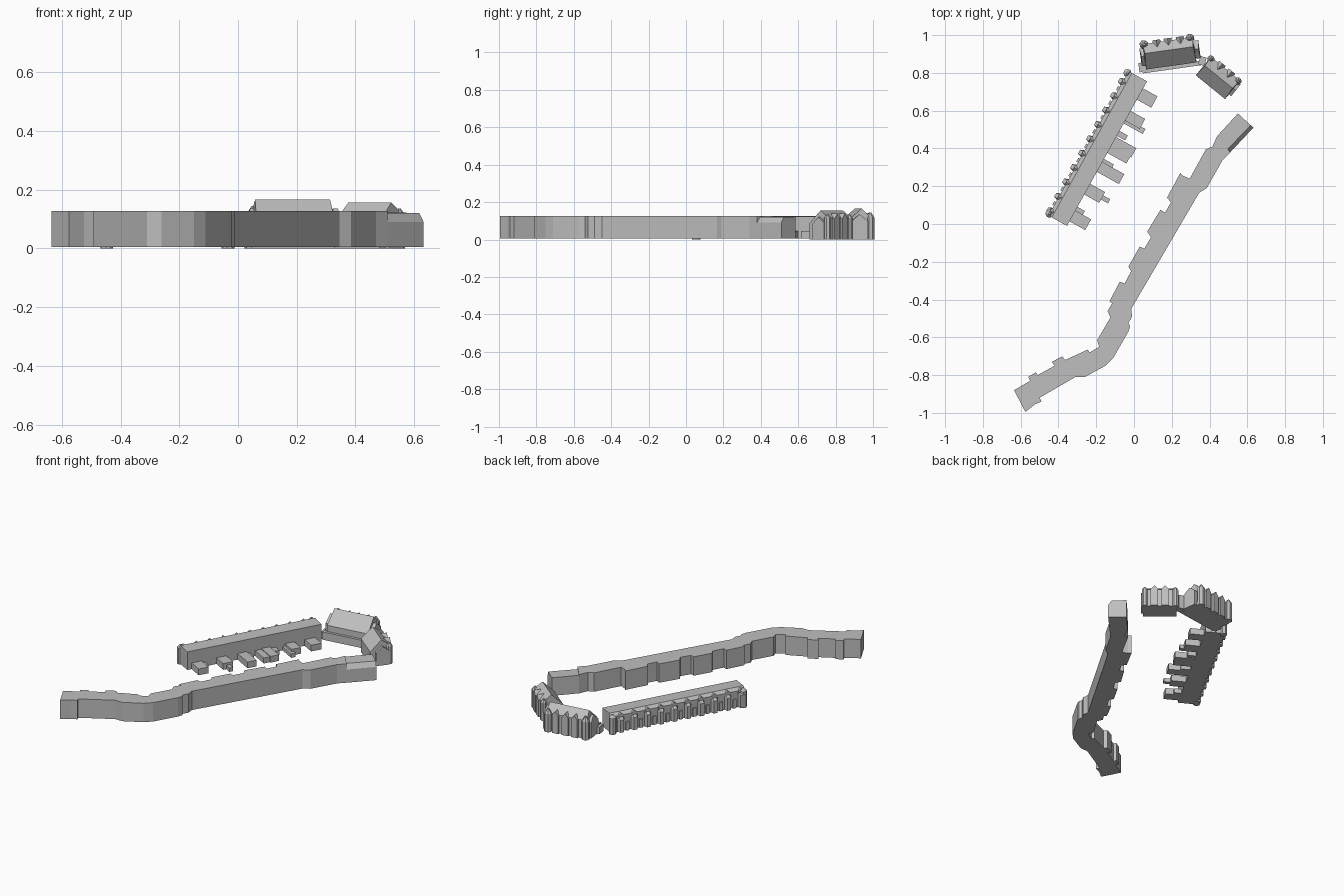
import bpy, bmesh, math
from mathutils import Matrix, Vector

if "Cube" in bpy.data.objects:
    bpy.data.objects.remove(bpy.data.objects["Cube"])

stone = bpy.data.materials.new("plain_grey")
stone.diffuse_color = (0.52, 0.52, 0.52, 1)
stone.use_nodes = True
stone.node_tree.nodes["Principled BSDF"].inputs["Base Color"].default_value = stone.diffuse_color


def frame(x, y, deg):
    return Matrix.Translation((x, y, 0)) @ Matrix.Rotation(math.radians(deg), 4, 'Z')


def loft(name, low, high, mat=Matrix()):
    """Closed solid between two matching rings of 3D points."""
    bm = bmesh.new()
    a = [bm.verts.new(mat @ Vector(p)) for p in low]
    b = [bm.verts.new(mat @ Vector(p)) for p in high]
    n = len(a)
    bm.faces.new(a)
    bm.faces.new(b)
    for i in range(n):
        j = (i + 1) % n
        bm.faces.new((a[i], a[j], b[j], b[i]))
    bmesh.ops.recalc_face_normals(bm, faces=bm.faces)
    me = bpy.data.meshes.new(name)
    bm.to_mesh(me)
    bm.free()
    me.materials.append(stone)
    ob = bpy.data.objects.new(name, me)
    bpy.context.collection.objects.link(ob)
    return ob


def prism(name, plan, z0, z1, mat=Matrix()):
    return loft(name, [(x, y, z0) for x, y in plan], [(x, y, z1) for x, y in plan], mat)


def box(name, mat, x0, x1, y0, y1, z0, z1):
    return prism(name, [(x0, y0), (x1, y0), (x1, y1), (x0, y1)], z0, z1, mat)


def range_(name, mat, profile, x0, x1, hip=0.0, wall=1.0):
    """Cross-section (y, z) run along x; points above 'wall' are pulled in as hips."""
    ring = lambda x, d: [(x + (d if z > wall else 0), y, z) for y, z in profile]
    return loft(name, ring(x0, hip), ring(x1, -hip), mat)


def gable(name, mat, x, y0, y1, w, eave, peak, z0=0.005):
    """Small gabled projection facing local +y."""
    m = mat @ Matrix.Translation((x, 0, 0)) @ Matrix.Rotation(math.pi / 2, 4, 'Z')
    h = w / 2
    return range_(name, m, [(-h, z0), (h, z0), (h, eave), (0, peak), (-h, eave)], y0, y1)


def bay(name, mat, x, y0, y1, w, z1):
    """Canted bay window with sloping cap."""
    h, k = w / 2, w * 0.28
    plan = [(x - h, y0), (x + h, y0), (x + k, y1), (x - k, y1)]
    prism(name, plan, 0.005, z1, mat)
    top = [(x - h, y0), (x + h, y0), (x + k, y0 + 0.004), (x - k, y0 + 0.004)]
    loft(name + "_cap", [(a, b, z1) for a, b in plan], [(a, b, z1 + 0.014) for a, b in top], mat)


def turret(name, mat, x, y, r, z1, z2):
    ring = [(x + r * math.cos(i * math.pi / 4 + .39), y + r * math.sin(i * math.pi / 4 + .39))
            for i in range(8)]
    prism(name, ring, 0.0, z1, mat)
    tip = [(x + (a - x) * .25, y + (b - y) * .25, z2) for a, b in ring]
    loft(name + "_roof", [(a, b, z1) for a, b in ring], tip, mat)


# Long bent terrace: stepped street side, then smoother rear side
street = [(-.635, -.88), (-.55, -.83), (-.56, -.81), (-.52, -.785), (-.51, -.80), (-.42, -.75),
          (-.435, -.73), (-.38, -.70), (-.365, -.72), (-.245, -.665), (-.235, -.68),
          (-.185, -.65), (-.195, -.615), (-.125, -.495), (-.14, -.46), (-.115, -.42),
          (-.13, -.41), (-.075, -.305), (-.05, -.315), (-.015, -.25), (-.03, -.225),
          (.03, -.12), (.055, -.13), (.09, -.07), (.07, -.04), (.14, .075), (.165, .06),
          (.195, .115), (.175, .14), (.245, .27), (.26, .255), (.295, .24), (.38, .395),
          (.415, .41), (.44, .465)]
rear = [(.51, .38), (.47, .34), (.385, .19), (.345, .165), (-.015, -.45), (-.01, -.49),
        (-.03, -.525), (-.02, -.54), (-.03, -.57), (-.11, -.71), (-.15, -.75), (-.26, -.81),
        (-.31, -.81), (-.50, -.92), (-.49, -.94), (-.525, -.955), (-.575, -.995)]
prism("long_terrace", street + rear, 0.005, 0.127)

# End house of the long terrace with one sloping roof edge
end = [(.44, .465), (.55, .585), (.632, .51), (.51, .38)]
eave = [(x, y, .122 if i < 2 else .09) for i, (x, y) in enumerate(end)]
prism("end_house_walls", end, 0.005, 0.09)
roof = [(.44, .465, .122), (.55, .585, .122), (.618, .523, .12), (.495, .395, .12)]
loft("end_house_roof", [(x, y, .09) for x, y in end], roof)

# West terrace
west = frame(-.355, -.01, 61)
range_("west_terrace", west,
       [(0, .005), (0, .122), (.092, .125), (.112, .108), (.112, .005)], 0, .875)
for i in range(10):
    s = .045 + i * .087
    bay("west_bay", west, s - .018, .11, .134, .042, .085)
    gable("west_dormer", west, s - .018, .085, .116, .036, .108, .123, .09)
    box("west_porch", west, s + .016, s + .038, .11, .122, .005, .06)
for s in (.012, .863):
    turret("west_corner_bay", west, s, .112, .022, .105, .122)

# Low rear wings of the west terrace: (position, reach, width, height)
for s, t, w, h in [(.798, .087, .068, .045), (.666, .088, .06, .045), (.635, .115, .03, .03),
                   (.51, .122, .055, .045), (.464, .115, .045, .04), (.357, .133, .06, .045),
                   (.222, .09, .065, .045), (.222, .132, .025, .03), (.06, .095, .065, .045),
                   (.39, .06, .03, .035), (.56, .05, .03, .035), (.1, .045, .03, .035)]:
    box("rear_wing", west, s - w / 2, s + w / 2, -t, .005, .005, h)

# North house with steep rear roof
north = frame(.188, .906, 8)
range_("north_house", north,
       [(-.07, 0), (-.07, .09), (.015, .166), (.065, .118), (.065, 0)], -.135, .135, .006, .15)
box("north_rear_lean_to", north, -.155, .155, -.088, -.065, 0, .05)
for x in (-.06, .0, .065):
    gable("north_front_gable", north, x, .02, .078, .042, .115, .142, 0)
for x in (-.128, .118):
    turret("north_turret", north, x, .062, .024, .118, .145)
for side in (-1, 1):
    gx = (-.155, -.13) if side < 0 else (.13, .16)
    range_("north_side_wing", north,
           [(-.05, 0), (-.05, .09), (.0, .135), (.045, .1), (.045, 0)], *gx, .006, .12)

# North-east house
east = frame(.45, .78, -39)
range_("east_house", east,
       [(-.072, 0), (-.072, .088), (-.002, .156), (.055, .115), (.055, 0)], -.1, .1, .006, .14)
for x in (-.03, .035):
    gable("east_front_gable", east, x, .01, .066, .045, .112, .138, 0)
for x in (-.092, .092):
    turret("east_turret", east, x, .045, .02, .115, .135)
range_("east_side_wing", east,
       [(-.04, 0), (-.04, .085), (.0, .12), (.04, .09), (.04, 0)], .098, .115)

# Links between the houses
box("link_west", frame(.045, .835, 8), -.02, .02, -.03, .02, 0, .045)
box("link_east", frame(.365, .865, -15), -.02, .015, -.025, .02, 0, .09)
